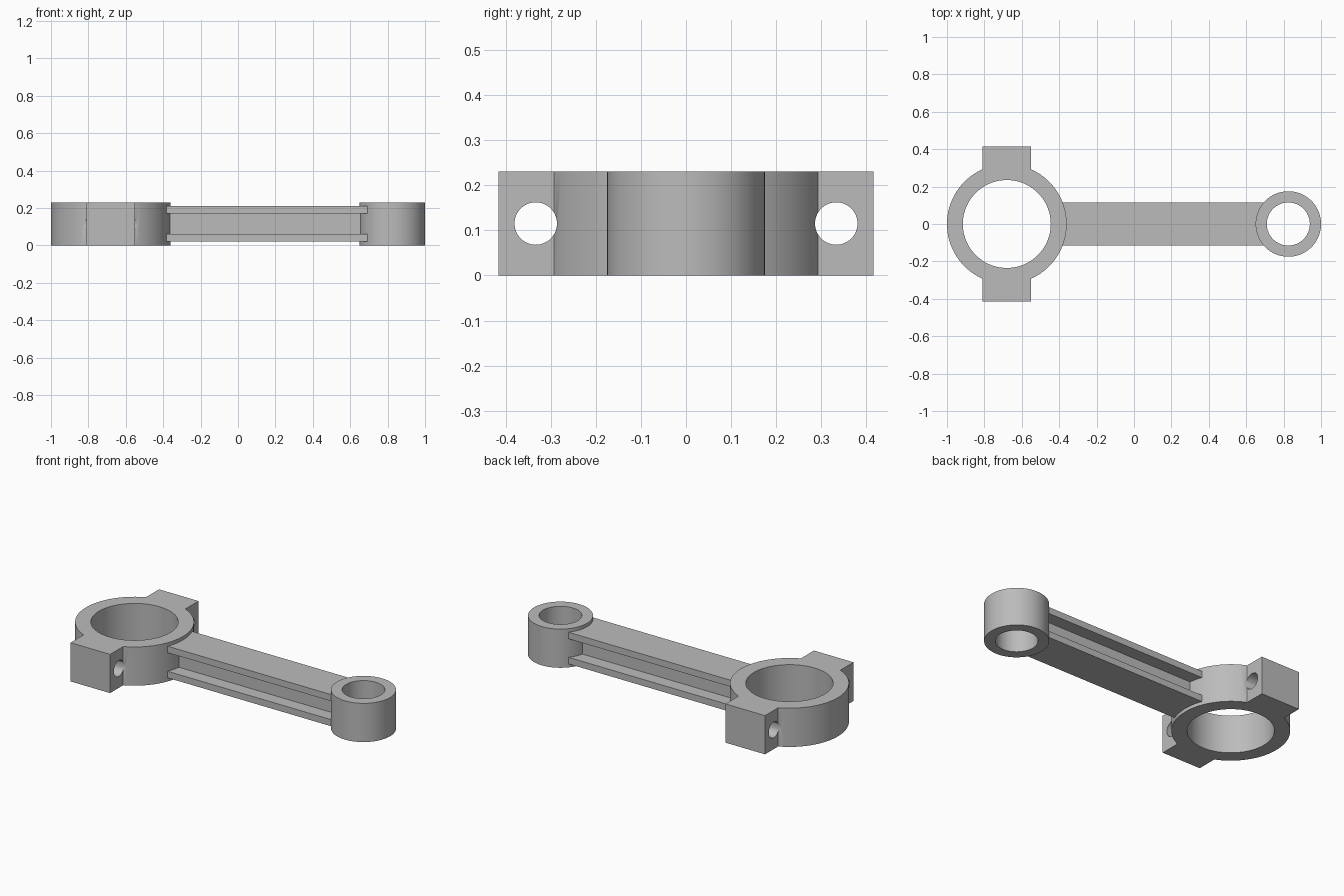
import bpy, bmesh, math

cube = bpy.data.objects.get("Cube")
if cube:
    bpy.data.objects.remove(cube, do_unlink=True)

H = 0.23                 # thickness of both ends
MID = H / 2
BIG_X, SMALL_X = -0.68, 0.825

steel = bpy.data.materials.new("grey_steel")
steel.use_nodes = True
STEEL = (0.5, 0.5, 0.5, 1)
steel.diffuse_color = STEEL
steel.node_tree.nodes["Principled BSDF"].inputs["Base Color"].default_value = STEEL


def activate(obj):
    bpy.ops.object.select_all(action='DESELECT')
    obj.select_set(True)
    bpy.context.view_layer.objects.active = obj


def cylinder(name, radius, depth, loc, along_x=False):
    rot = (0, math.pi / 2, 0) if along_x else (0, 0, 0)
    bpy.ops.mesh.primitive_cylinder_add(vertices=96, radius=radius, depth=depth,
                                        location=loc, rotation=rot)
    obj = bpy.context.object
    obj.name = name
    obj.data.materials.append(steel)
    return obj


def box(name, size, loc):
    bpy.ops.mesh.primitive_cube_add(size=1, location=loc)
    obj = bpy.context.object
    obj.name = name
    obj.scale = size
    bpy.ops.object.transform_apply(location=False, rotation=False, scale=True)
    obj.data.materials.append(steel)
    return obj


def combine(obj, tool, operation):
    """Apply a boolean and discard the tool."""
    mod = obj.modifiers.new(operation, 'BOOLEAN')
    mod.operation = operation
    mod.solver = 'EXACT'
    mod.object = tool
    activate(obj)
    bpy.ops.object.modifier_apply(modifier=mod.name)
    bpy.data.objects.remove(tool, do_unlink=True)


def smooth(obj):
    activate(obj)
    bpy.ops.object.shade_smooth_by_angle(angle=math.radians(30))


# Big end: ring with a bolt lug on each side
big_end = cylinder("big_end", 0.32, H, (BIG_X, 0, MID))
for side in (-1, 1):
    lug = box("lug", (0.26, 0.165, H), (BIG_X, side * 0.3325, MID))
    combine(big_end, lug, 'UNION')
combine(big_end, cylinder("bore", 0.235, 1, (BIG_X, 0, MID)), 'DIFFERENCE')
for side in (-1, 1):
    bolt = cylinder("bolt_hole", 0.047, 1, (BIG_X, side * 0.333, MID), along_x=True)
    combine(big_end, bolt, 'DIFFERENCE')
smooth(big_end)

# Small end: plain ring
small_end = cylinder("small_end", 0.175, H, (SMALL_X, 0, MID))
combine(small_end, cylinder("bore", 0.115, 1, (SMALL_X, 0, MID)), 'DIFFERENCE')
smooth(small_end)

# Rod: I-section swept along x, its ends buried in the ring walls
FLANGE, WEB, OUTER, INNER = 0.115, 0.038, 0.094, 0.055
half = [(FLANGE, -OUTER), (FLANGE, -INNER), (WEB, -INNER),
        (WEB, INNER), (FLANGE, INNER), (FLANGE, OUTER)]
section = half + [(-y, z) for y, z in reversed(half)]
bm = bmesh.new()
face = bm.faces.new([bm.verts.new((-0.41, y, MID + z)) for y, z in section])
sweep = bmesh.ops.extrude_face_region(bm, geom=[face])
moved = [g for g in sweep["geom"] if isinstance(g, bmesh.types.BMVert)]
bmesh.ops.translate(bm, verts=moved, vec=(1.11, 0, 0))
bmesh.ops.recalc_face_normals(bm, faces=bm.faces)
mesh = bpy.data.meshes.new("i_beam_rod")
bm.to_mesh(mesh)
bm.free()
mesh.materials.append(steel)
rod = bpy.data.objects.new("i_beam_rod", mesh)
bpy.context.collection.objects.link(rod)
